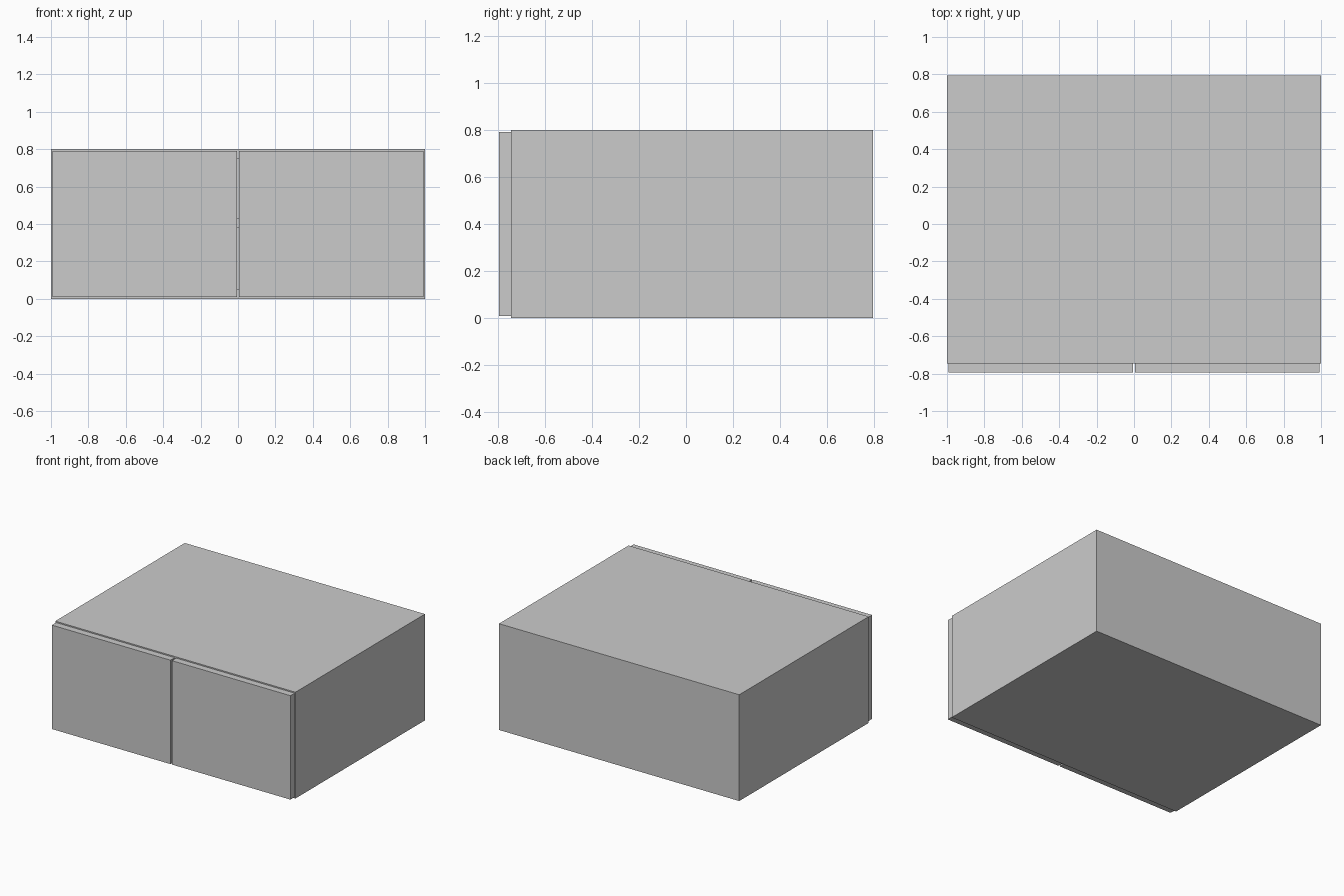
import bpy, bmesh

if "Cube" in bpy.data.objects:
    bpy.data.objects.remove(bpy.data.objects["Cube"])


def box(name, lo, hi):
    """Axis-aligned panel between two corners."""
    bm = bmesh.new()
    bmesh.ops.create_cube(bm, size=1)
    for v in bm.verts:
        for i in range(3):
            v.co[i] = (hi[i] - lo[i]) * v.co[i]
    me = bpy.data.meshes.new(name)
    bm.to_mesh(me)
    bm.free()
    ob = bpy.data.objects.new(name, me)
    ob.location = [(a + b) / 2 for a, b in zip(lo, hi)]
    bpy.context.collection.objects.link(ob)
    return ob


W, H, T = 1.0, 0.8, 0.05          # half width, height, board thickness
FRONT, BACK = -0.745, 0.795       # carcass depth range
BT = 0.01                         # back panel thickness

# Side panels and doors, mirrored left and right
for side, s in (("left", -1), ("right", 1)):
    xs = sorted((s * (W - T), s * W))
    box(side + "_side_panel", (xs[0], FRONT, 0), (xs[1], BACK - BT, H))
    xs = sorted((s * 0.006, s * (W - 0.007)))
    box(side + "_door", (xs[0], FRONT - T, 0.009), (xs[1], FRONT, H - 0.009))

# Horizontal boards between the sides: bottom, shelf, top
for name, z in (("bottom_panel", 0), ("shelf", 0.38), ("top_panel", H - T)):
    box(name, (-W + T, FRONT, z), (W - T, BACK - BT, z + T))

# Back panel over the full width
box("back_panel", (-W, BACK - BT, 0), (W, BACK, H))
